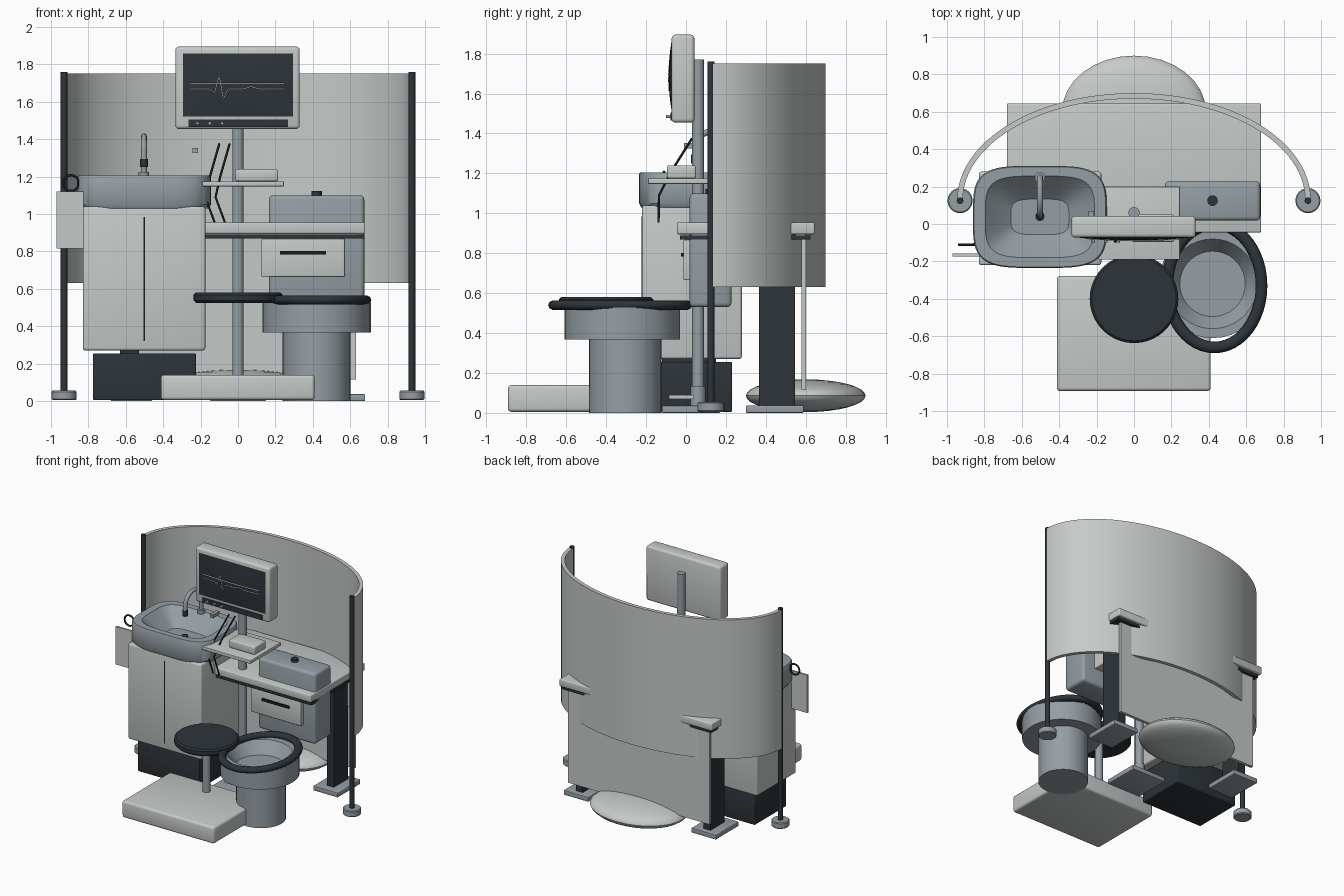
import bpy, bmesh, math
from mathutils import Vector

if "Cube" in bpy.data.objects:
    bpy.data.objects.remove(bpy.data.objects["Cube"])


def mat(name, r, g, b):
    m = bpy.data.materials.new(name)
    m.diffuse_color = (r, g, b, 1)
    m.use_nodes = True
    m.node_tree.nodes["Principled BSDF"].inputs["Base Color"].default_value = m.diffuse_color
    return m


LIGHT = mat("pale_grey", 0.56, 0.59, 0.58)
BLUE = mat("blue_grey", 0.30, 0.345, 0.375)
DARK = mat("charcoal", 0.026, 0.034, 0.041)
BLACK = mat("near_black", 0.010, 0.012, 0.014)
WHITE = mat("trace_white", 0.75, 0.76, 0.72)


def finish(name, bm, m, smooth=True):
    bmesh.ops.recalc_face_normals(bm, faces=bm.faces)
    me = bpy.data.meshes.new(name)
    bm.to_mesh(me)
    bm.free()
    me.materials.append(m)
    ob = bpy.data.objects.new(name, me)
    bpy.context.collection.objects.link(ob)
    if smooth:
        bpy.ops.object.select_all(action='DESELECT')
        ob.select_set(True)
        bpy.context.view_layer.objects.active = ob
        bpy.ops.object.shade_smooth_by_angle(angle=math.radians(35))
    return ob


def box(name, x, y, z, m, bevel=0.0):
    """Box from (min, max) pairs, optionally with rounded edges."""
    bm = bmesh.new()
    bmesh.ops.create_cube(bm, size=1)
    for v in bm.verts:
        v.co = [(p[0] + p[1]) / 2 + c * (p[1] - p[0]) for p, c in zip((x, y, z), v.co)]
    if bevel:
        bmesh.ops.bevel(bm, geom=bm.edges[:], offset=bevel, segments=3,
                        profile=0.5, affect='EDGES')
    return finish(name, bm, m, bool(bevel))


def loft(name, cx, cy, rings, m, seg=32, power=2.0):
    """Stack of (rx, ry, z) superellipse rings, capped at both ends."""
    bm = bmesh.new()
    loops = []
    for rx, ry, z in rings:
        loop = []
        for i in range(seg):
            a = 2 * math.pi * i / seg
            c, s = math.cos(a), math.sin(a)
            loop.append(bm.verts.new((
                cx + rx * math.copysign(abs(c) ** (2 / power), c),
                cy + ry * math.copysign(abs(s) ** (2 / power), s), z)))
        loops.append(loop)
    for a, b in zip(loops, loops[1:]):
        for i in range(seg):
            j = (i + 1) % seg
            bm.faces.new((a[i], a[j], b[j], b[i]))
    bm.faces.new(loops[0])
    bm.faces.new(loops[-1])
    return finish(name, bm, m)


def cylinder(name, cx, cy, r, z0, z1, m, seg=24, bevel=0.0):
    rings = [(r, r, z0), (r, r, z1)]
    if bevel:
        k = r - bevel
        rings = [(k, k, z0), (r, r, z0 + bevel), (r, r, z1 - bevel), (k, k, z1)]
    return loft(name, cx, cy, rings, m, seg)


def tube(name, pts, r, m, cyclic=False):
    """Round tube along a path, converted to a mesh."""
    cu = bpy.data.curves.new(name, 'CURVE')
    cu.dimensions = '3D'
    cu.bevel_depth, cu.bevel_resolution, cu.use_fill_caps = r, 3, True
    sp = cu.splines.new('POLY')
    sp.points.add(len(pts) - 1)
    for p, co in zip(sp.points, pts):
        p.co = (*co, 1)
    sp.use_cyclic_u = cyclic
    cu.materials.append(m)
    ob = bpy.data.objects.new(name, cu)
    bpy.context.collection.objects.link(ob)
    bpy.ops.object.select_all(action='DESELECT')
    ob.select_set(True)
    bpy.context.view_layer.objects.active = ob
    bpy.ops.object.convert(target='MESH')
    bpy.ops.object.shade_smooth_by_angle(angle=math.radians(40))
    return ob


def ellipse(n, fn):
    return [fn(math.cos(2 * math.pi * i / n), math.sin(2 * math.pi * i / n)) for i in range(n)]


# Curved privacy screen with its two floor poles
bm = bmesh.new()
N = 48
rows = []
for i in range(N + 1):
    a = math.pi * i / N
    c, s = math.cos(a), math.sin(a)
    rows.append([bm.verts.new((r * c, 0.13 + q * s, z)) for r, q, z in
                 ((0.945, 0.57, 0.63), (0.945, 0.57, 1.75), (0.915, 0.54, 1.75), (0.915, 0.54, 0.63))])
for a, b in zip(rows, rows[1:]):
    for k in range(4):
        bm.faces.new((a[k], a[(k + 1) % 4], b[(k + 1) % 4], b[k]))
bm.faces.new(rows[0])
bm.faces.new(rows[-1])
finish("privacy_screen", bm, LIGHT)
for side, sx in (("left", -1), ("right", 1)):
    cylinder(side + "_screen_pole", sx * 0.93, 0.125, 0.018, 0.04, 1.76, DARK, 16)
    cylinder(side + "_pole_foot", sx * 0.93, 0.125, 0.067, 0.005, 0.055, BLUE, 24, 0.006)

# Desk: slab, under-frame, back panel, legs and feet
box("desk_top", (-0.68, 0.68), (-0.045, 0.645), (0.895, 0.955), LIGHT, 0.008)
box("desk_frame", (-0.66, 0.675), (-0.03, 0.625), (0.868, 0.89), DARK)
box("desk_core", (-0.64, 0.64), (-0.01, 0.6), (0.885, 0.90), LIGHT)
box("desk_back_panel", (-0.63, 0.63), (0.578, 0.602), (0.115, 0.87), LIGHT)
for side, sx in (("left", -1), ("right", 1)):
    box(side + "_desk_leg", sorted((sx * 0.54, sx * 0.60)), (0.365, 0.545), (0.03, 0.87), DARK)
    box(side + "_desk_foot", sorted((sx * 0.46, sx * 0.68)), (0.30, 0.59), (0.0, 0.037), BLUE, 0.005)
box("drawer", (0.125, 0.57), (-0.012, 0.35), (0.665, 0.868), LIGHT, 0.006)
box("drawer_handle", (0.225, 0.47), (-0.024, -0.01), (0.783, 0.802), BLACK)

# Flattened cushion behind the desk
bm = bmesh.new()
bmesh.ops.create_uvsphere(bm, u_segments=32, v_segments=16, radius=1)
for v in bm.verts:
    v.co = (v.co.x * 0.385, 0.6 + v.co.y * 0.3, 0.086 + v.co.z * 0.082)
finish("floor_cushion", bm, LIGHT)

# Wash cabinet with plinth and door seam
box("cabinet", (-0.83, -0.175), (-0.22, 0.28), (0.27, 1.04), LIGHT, 0.014)
box("cabinet_plinth", (-0.775, -0.225), (-0.17, 0.23), (0.005, 0.255), DARK, 0.006)
box("plinth_spacer", (-0.63, -0.53), (-0.12, 0.15), (0.25, 0.275), DARK)
box("door_seam", (-0.504, -0.496), (-0.223, -0.215), (0.32, 0.985), BLACK)

# Basin: rounded block with a tapered hollow
loft("basin", -0.503, 0.038,
     [(0.345, 0.262, 1.03), (0.358, 0.273, 1.05), (0.358, 0.273, 1.195), (0.352, 0.268, 1.205),
      (0.292, 0.218, 1.205), (0.285, 0.21, 1.195), (0.155, 0.095, 1.085)], BLUE, 56, 4.0)
cylinder("basin_drain", -0.503, 0.04, 0.025, 1.08, 1.092, DARK)

# Gooseneck tap
arch = [(-0.503, 0.15 + 0.1 * math.cos(a), 1.34 + 0.075 * math.sin(a))
        for a in [math.pi * i / 10 for i in range(11)]]
tube("tap", [(-0.503, 0.25, 1.19)] + arch + [(-0.503, 0.045, 1.29)], 0.016, BLUE)
cylinder("tap_collar", -0.503, 0.25, 0.028, 1.195, 1.225, BLUE)
cylinder("tap_nozzle", -0.503, 0.045, 0.021, 1.25, 1.295, DARK)

# Towel ring and towel on the cabinet side
tube("towel_ring", ellipse(24, lambda c, s: (-0.893 + 0.042 * c, -0.11, 1.165 + 0.042 * s)),
     0.007, BLACK, True)
box("towel_ring_arm", (-0.86, -0.825), (-0.118, -0.102), (1.15, 1.165), BLACK)
box("towel", (-0.97, -0.826), (-0.173, -0.157), (0.815, 1.12), LIGHT)

# Toilet: cistern, hollow bowl, pedestal and seat ring
box("cistern", (0.165, 0.675), (0.018, 0.228), (0.53, 1.1), BLUE, 0.022)
cylinder("flush_button", 0.42, 0.125, 0.028, 1.095, 1.122, DARK)
cylinder("toilet_pedestal", 0.42, -0.305, 0.182, 0.0, 0.38, BLUE, 32)
loft("toilet_bowl", 0.42, -0.32,
     [(0.29, 0.29, 0.367), (0.29, 0.29, 0.527), (0.24, 0.24, 0.527), (0.175, 0.175, 0.43)], BLUE, 36)
seat = tube("toilet_seat", ellipse(48, lambda c, s: (0.43 + 0.252 * c, -0.33 + 0.33 * s, 0.0)),
            0.031, DARK, True)
for v in seat.data.vertices:
    v.co.z = 0.54 + v.co.z * 0.8

# Stool: round seat, stem and slab base
cylinder("stool_seat", 0, -0.4, 0.237, 0.525, 0.58, DARK, 40, 0.012)
cylinder("stool_stem", 0, -0.4, 0.03, 0.12, 0.53, BLUE)
box("stool_base", (-0.413, 0.41), (-0.893, -0.278), (0.005, 0.14), LIGHT, 0.018)

# Monitor column with foot plate and pedal
cylinder("column", 0, 0.06, 0.03, 0.02, 1.77, BLUE)
box("column_foot", (-0.15, 0.15), (-0.12, 0.17), (0.0, 0.036), BLUE, 0.005)
cylinder("column_sleeve", 0, 0.06, 0.038, 0.03, 0.135, BLUE)
box("foot_pedal", (-0.06, 0.06), (-0.085, 0.04), (0.07, 0.09), LIGHT)

# Tray and small case on the column
box("tray", (-0.19, 0.245), (-0.19, 0.2), (1.148, 1.175), LIGHT, 0.004)
box("tray_case", (-0.015, 0.215), (-0.095, 0.05), (1.175, 1.24), LIGHT, 0.01)

# Monitor housing
box("monitor", (-0.335, 0.33), (-0.072, 0.042), (1.455, 1.895), LIGHT, 0.018)
box("control_strip", (-0.265, 0.268), (-0.078, -0.07), (1.465, 1.505), DARK)


def screen_y(x, z):
    u, w = x / 0.295, (z - 1.69) / 0.17
    return -0.073 - 0.014 * (1 - u * u) * (1 - w * w)


# Slightly bulging display
bm = bmesh.new()
bmesh.ops.create_grid(bm, x_segments=14, y_segments=10, size=1)
for v in bm.verts:
    x, z = v.co.x * 0.295, 1.69 + v.co.y * 0.168
    v.co = (x, screen_y(x, z), z)
finish("display", bm, DARK)


def trace(name, pts, r):
    fine = []
    for (x0, z0), (x1, z1) in zip(pts, pts[1:]):
        for i in range(6):
            t = i / 6
            fine.append((x0 + (x1 - x0) * t, z0 + (z1 - z0) * t))
    tube(name, [(x, screen_y(x, z) - 0.001, z) for x, z in fine + pts[-1:]], r, WHITE)


# Pulse trace, base line and knobs
trace("base_line", [(-0.255, 1.697), (0.245, 1.697)], 0.003)
trace("pulse_trace", [(-0.255, 1.668), (-0.15, 1.668), (-0.125, 1.65), (-0.1, 1.74), (-0.078, 1.612),
                      (-0.055, 1.668), (0.03, 1.668), (0.07, 1.682), (0.11, 1.668), (0.245, 1.668)], 0.002)
for i in range(3):
    x = -0.217 + 0.066 * i
    tube("knob_%d" % (i + 1), [(x, -0.076, 1.485), (x, -0.1, 1.485)], 0.009, BLUE)

# Hanging cables and their holder
for i, dx in enumerate((0.0, 0.055)):
    tube("cable_%d" % (i + 1), [(-0.1 + dx, 0.03, 1.375), (-0.15 + dx, -0.08, 1.2),
                                (-0.175 + dx, -0.135, 1.09), (-0.125 + dx, -0.138, 0.955)], 0.006, BLACK)
box("cable_hook", (-0.243, -0.215), (-0.01, 0.07), (1.325, 1.352), BLUE)
